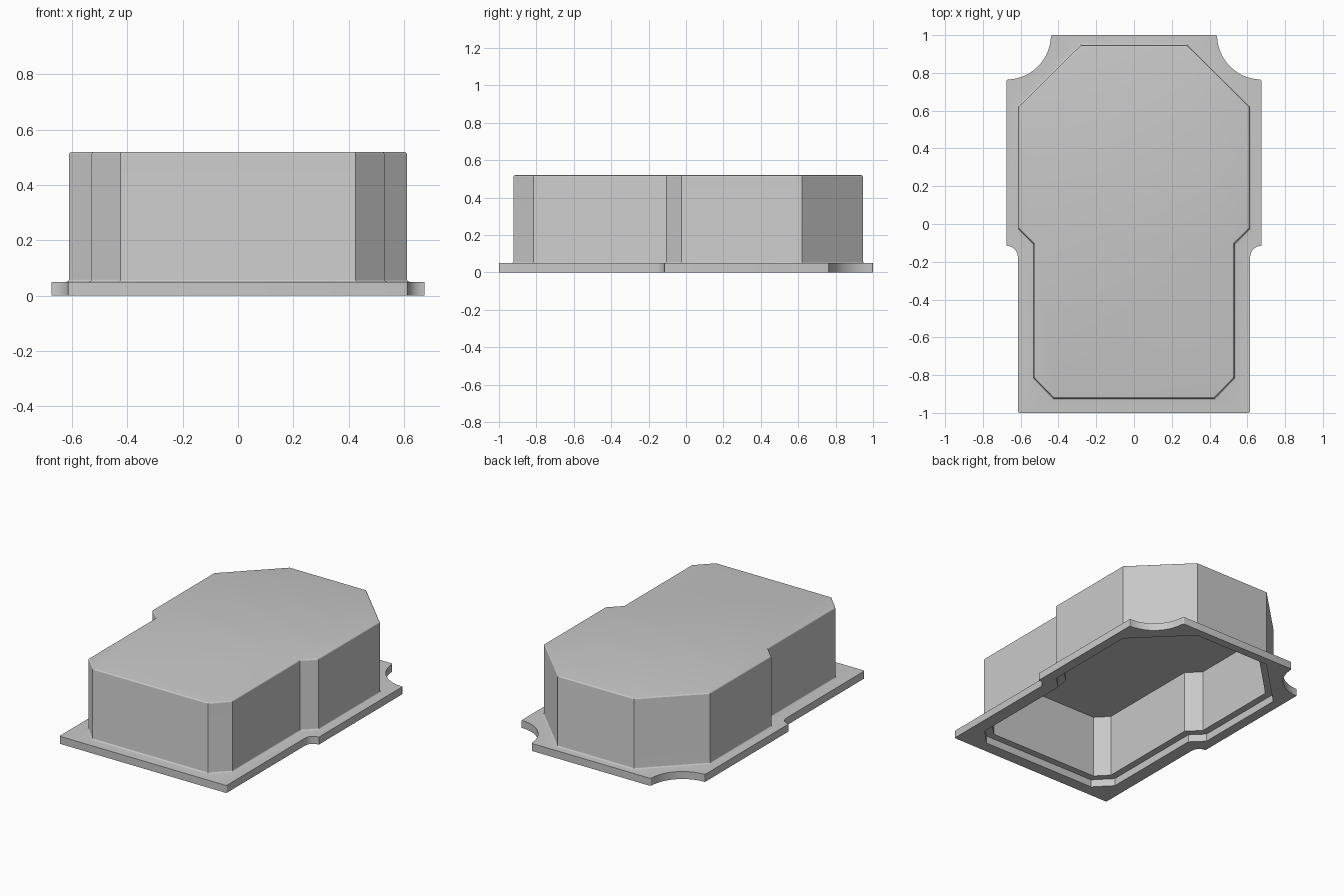
import bpy, bmesh, math
from mathutils import Vector

if "Cube" in bpy.data.objects:
    bpy.data.objects.remove(bpy.data.objects["Cube"], do_unlink=True)

grey = bpy.data.materials.new("plain grey")
grey.use_nodes = True
colour = (0.58, 0.58, 0.58, 1)
grey.diffuse_color = colour
grey.node_tree.nodes["Principled BSDF"].inputs["Base Color"].default_value = colour

FLANGE = 0.05     # flange thickness
TOP = 0.52        # overall height
ROUND = 0.01      # edge rounding
WALL = 0.05       # wall thickness


def mirrored(half):
    """Close a +x half outline (front to back) by mirroring it."""
    return [Vector(p) for p in half] + [Vector((-x, y)) for x, y in reversed(half)]


def arc(cx, cy, r, start, end, steps):
    angles = [math.radians(start + (end - start) * i / steps) for i in range(steps + 1)]
    return [(cx + r * math.cos(a), cy + r * math.sin(a)) for a in angles]


def offset(outline, d):
    """Move every side of a counter-clockwise outline outwards by d."""
    result = []
    for i, p in enumerate(outline):
        a = (p - outline[i - 1]).normalized()
        b = (outline[(i + 1) % len(outline)] - p).normalized()
        na, nb = Vector((a.y, -a.x)), Vector((b.y, -b.x))
        result.append(p + (na + nb) * d / (1 + na.dot(nb)))
    return result


# Outlines: raised body, and flange with scooped corners
body = mirrored([(0.425, -0.923), (0.53, -0.815), (0.53, -0.105),
                 (0.611, -0.025), (0.611, 0.62), (0.281, 0.947)])
flange = mirrored(
    arc(0.605, -0.99, ROUND, -90, 0, 4)
    + arc(0.675, -0.175, 0.06, 180, 90, 8)
    + arc(0.665, 0.755, ROUND, 0, 90, 4)
    + arc(0.675, 1.0, 0.235, 270, 184, 18)
    + arc(0.43, 0.99, ROUND, 0, 90, 4))

bm = bmesh.new()


def ring(outline, z):
    return [bm.verts.new((p.x, p.y, z)) for p in outline]


def bridge(a, b):
    for i in range(len(a)):
        j = (i + 1) % len(a)
        bm.faces.new((a[i], a[j], b[j], b[i]))


def fill_between(a, b):
    edges = []
    for loop in (a, b):
        for i in range(len(loop)):
            pair = (loop[i - 1], loop[i])
            edges.append(bm.edges.get(pair) or bm.edges.new(pair))
    bmesh.ops.triangle_fill(bm, edges=edges, use_beauty=True)


def stack(levels):
    rings = [ring(offset(body, d), z) for d, z in levels]
    for a, b in zip(rings, rings[1:]):
        bridge(a, b)
    bm.faces.new(rings[-1])
    return rings[0]


# Outer shell: fillet at the foot, wall, rounded top edge and roof
turns = [math.radians(22.5 * i) for i in range(5)]
foot = [(ROUND * (1 - math.sin(t)), FLANGE + ROUND * (1 - math.cos(t))) for t in turns]
brow = [(ROUND * (math.cos(t) - 1), TOP + ROUND * (math.sin(t) - 1)) for t in turns]
shell_base = stack(foot + brow)

# Inner cavity: opening through the flange, ledge, inner wall and ceiling
opening = stack([(-0.003, 0), (-0.003, FLANGE), (-WALL, FLANGE), (-WALL, TOP - WALL)])

# Flange: outer rim, upper face and underside
low, high = ring(flange, 0), ring(flange, FLANGE)
bridge(low, high)
fill_between(high, shell_base)
fill_between(low, opening)

bmesh.ops.recalc_face_normals(bm, faces=bm.faces[:])
mesh = bpy.data.meshes.new("flanged_cover")
bm.to_mesh(mesh)
bm.free()
mesh.materials.append(grey)
cover = bpy.data.objects.new("flanged_cover", mesh)
bpy.context.collection.objects.link(cover)

# Smooth the scoops, keep every other edge crisp
bpy.ops.object.select_all(action='DESELECT')
cover.select_set(True)
bpy.context.view_layer.objects.active = cover
bpy.ops.object.shade_smooth_by_angle(angle=math.radians(15))
